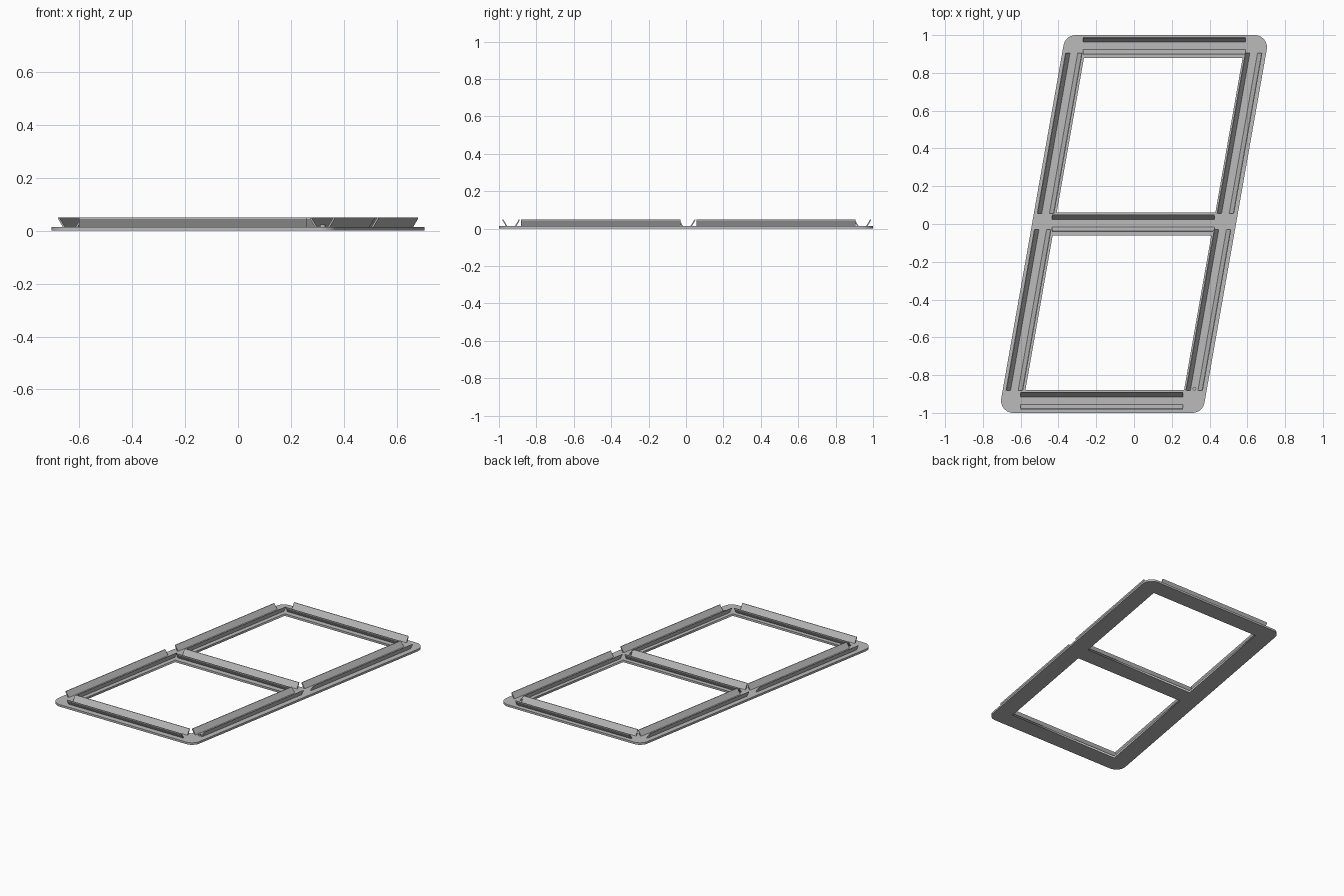
import bpy
import bmesh
import math
from mathutils import Vector

cube = bpy.data.objects.get("Cube")
if cube:
    bpy.data.objects.remove(cube, do_unlink=True)

SLANT = math.tan(math.radians(10))
PLATE = 0.014
TOP = 0.05

grey = bpy.data.materials.new("plain_grey")
grey.use_nodes = True
colour = (0.5, 0.5, 0.5, 1)
grey.diffuse_color = colour
grey.node_tree.nodes["Principled BSDF"].inputs["Base Color"].default_value = colour


def slanted(x, y):
    return Vector((x + SLANT * y, y, 0))


def rounded(corners, radius, steps=10):
    """Round every corner of a counter-clockwise polygon."""
    points = []
    for i, c in enumerate(corners):
        a = (corners[i - 1] - c).normalized()
        b = (corners[(i + 1) % len(corners)] - c).normalized()
        half = a.angle(b) / 2
        centre = c + (a + b).normalized() * radius / math.sin(half)
        start = c + a * radius / math.tan(half) - centre
        sweep = math.pi - 2 * half
        for k in range(steps + 1):
            t = sweep * k / steps
            points.append(centre + Vector((start.x * math.cos(t) - start.y * math.sin(t),
                                           start.x * math.sin(t) + start.y * math.cos(t), 0)))
    return points


def box_outline(half_width, low, high):
    return [slanted(x, y) for x, y in ((-half_width, low), (half_width, low),
                                       (half_width, high), (-half_width, high))]


# Base plate: rounded slanted outline with two windows
curve = bpy.data.curves.new("base_plate", "CURVE")
curve.dimensions = "2D"
curve.fill_mode = "BOTH"
curve.extrude = PLATE / 2
for loop in (rounded(box_outline(0.54, -1, 1), 0.065),
             box_outline(0.42, -0.88, -0.06), box_outline(0.42, 0.06, 0.88)):
    spline = curve.splines.new("POLY")
    spline.points.add(len(loop) - 1)
    for point, co in zip(spline.points, loop):
        point.co = (co.x, co.y, 0, 1)
    spline.use_cyclic_u = True
plate = bpy.data.objects.new("base_plate", curve)
plate.location.z = PLATE / 2
bpy.context.collection.objects.link(plate)
curve.materials.append(grey)
bpy.context.view_layer.objects.active = plate
plate.select_set(True)
bpy.ops.object.convert(target="MESH")

# Flared wall section with a small lip: offset from channel centre, height
WALL = [(0.019, PLATE - 0.002), (0.042, TOP), (0.046, TOP), (0.046, TOP - 0.006),
        (0.027, PLATE - 0.002)]


def channel(name, start, end, across):
    """Two mirrored flared walls swept from start to end."""
    bm = bmesh.new()
    for side in (-1, 1):
        rings = [[bm.verts.new(p + across * side * o + Vector((0, 0, z))) for o, z in WALL]
                 for p in (start, end)]
        n = len(WALL)
        for i in range(n):
            j = (i + 1) % n
            bm.faces.new((rings[0][i], rings[0][j], rings[1][j], rings[1][i]))
        bm.faces.new(rings[0])
        bm.faces.new(rings[1])
    bmesh.ops.recalc_face_normals(bm, faces=bm.faces)
    mesh = bpy.data.meshes.new(name)
    bm.to_mesh(mesh)
    bm.free()
    mesh.materials.append(grey)
    bpy.context.collection.objects.link(bpy.data.objects.new(name, mesh))


# Crosswise channels
for name, y in (("front", -0.935), ("middle", 0.004), ("back", 0.943)):
    mid = slanted(-0.005, y)
    reach = Vector((0.43, 0, 0))
    channel(name + "_channel", mid - reach, mid + reach, Vector((0, 1, 0)))

# Lengthwise slanted channels
for row, low, high in (("front", -0.882, -0.03), ("back", 0.056, 0.906)):
    for side, x in (("right", -0.478), ("left", 0.474)):
        channel(f"{row}_{side}_channel", slanted(x, low), slanted(x, high), Vector((1, 0, 0)))

# Small marker pin at the front left corner
bpy.ops.mesh.primitive_cylinder_add(vertices=16, radius=0.01, depth=0.012,
                                    location=(0.32, -0.872, PLATE + 0.004))
pin = bpy.context.object
pin.name = "marker_pin"
pin.data.materials.append(grey)
